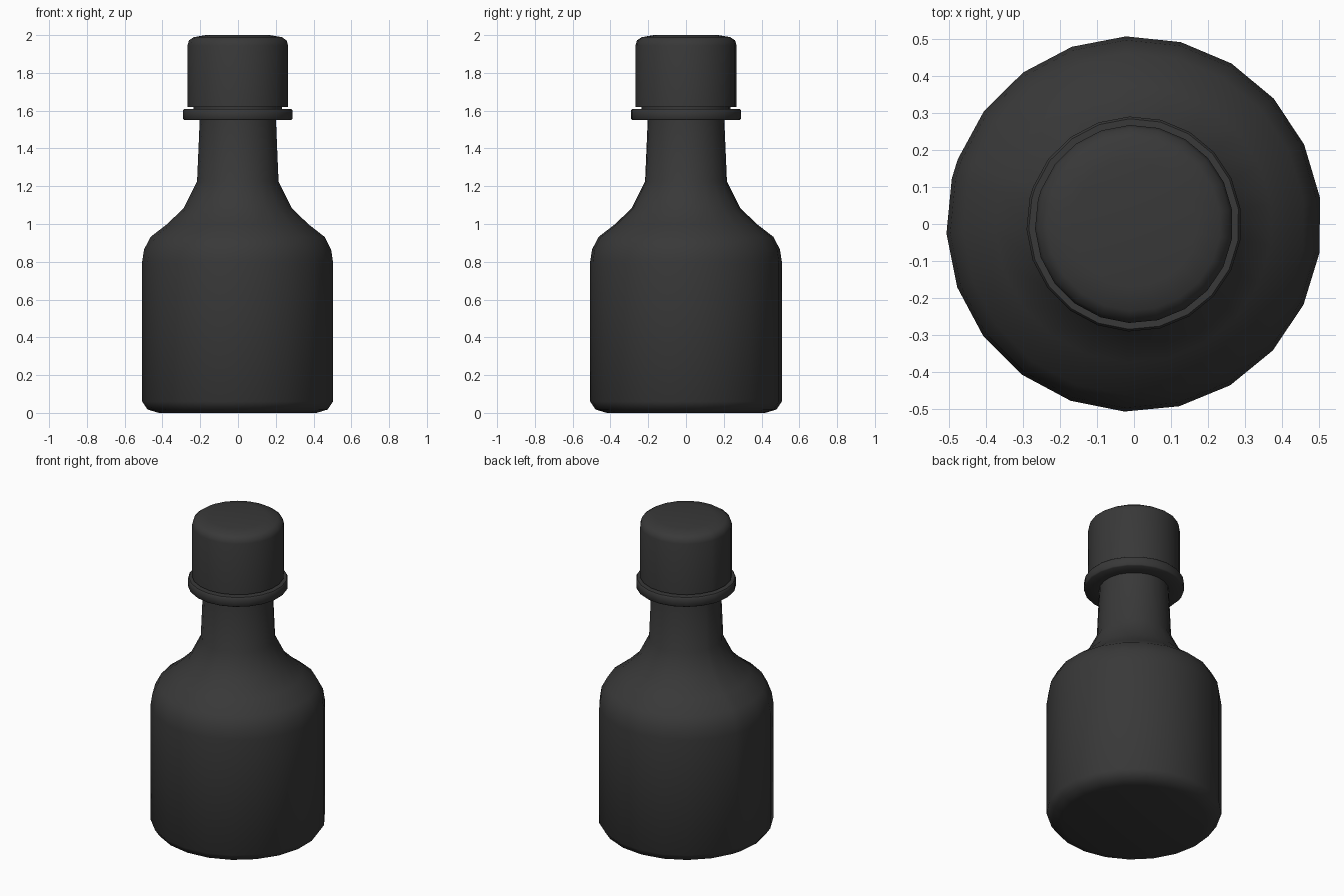
import bpy, bmesh, math

if "Cube" in bpy.data.objects:
    bpy.data.objects.remove(bpy.data.objects["Cube"])

SIDES = 22
# The lathe runs in steps of 16.85 degrees and closes with one narrow strip
ANGLES = [math.radians(166 + 16.85 * k) for k in range(SIDES)]

black = bpy.data.materials.new("dark_plastic")
black.diffuse_color = (0.04, 0.04, 0.04, 1)
black.use_nodes = True
black.node_tree.nodes["Principled BSDF"].inputs["Base Color"].default_value = black.diffuse_color


def lathe(name, profile, angle=50):
    """Revolve (radius, height) points, bottom to top, and cap both ends."""
    bm = bmesh.new()
    rings = [[bm.verts.new((r * math.cos(a), r * math.sin(a), z)) for a in ANGLES]
             for r, z in profile]
    for low, high in zip(rings, rings[1:]):
        for i in range(SIDES):
            j = (i + 1) % SIDES
            bm.faces.new((low[i], low[j], high[j], high[i]))
    bm.faces.new(rings[0][::-1])
    bm.faces.new(rings[-1])
    mesh = bpy.data.meshes.new(name)
    bm.to_mesh(mesh)
    bm.free()
    mesh.materials.append(black)
    obj = bpy.data.objects.new(name, mesh)
    bpy.context.collection.objects.link(obj)
    bpy.ops.object.select_all(action='DESELECT')
    obj.select_set(True)
    bpy.context.view_layer.objects.active = obj
    bpy.ops.object.shade_smooth_by_angle(angle=math.radians(angle))
    return obj


# Bottle body, shoulder, neck, collar and the thread stub under the cap
lathe("bottle", [
    (0.42, 0.0), (0.48, 0.018), (0.508, 0.06),
    (0.508, 0.80), (0.498, 0.865), (0.463, 0.932),
    (0.375, 1.0), (0.287, 1.085), (0.217, 1.225), (0.203, 1.55),
    (0.285, 1.55), (0.291, 1.556), (0.291, 1.602), (0.285, 1.61),
    (0.235, 1.61), (0.235, 1.62),
])

# Screw cap with rounded top edge
lathe("cap", [
    (0.235, 1.62), (0.268, 1.62), (0.268, 1.945),
    (0.26, 1.972), (0.235, 1.989), (0.17, 2.0),
])
